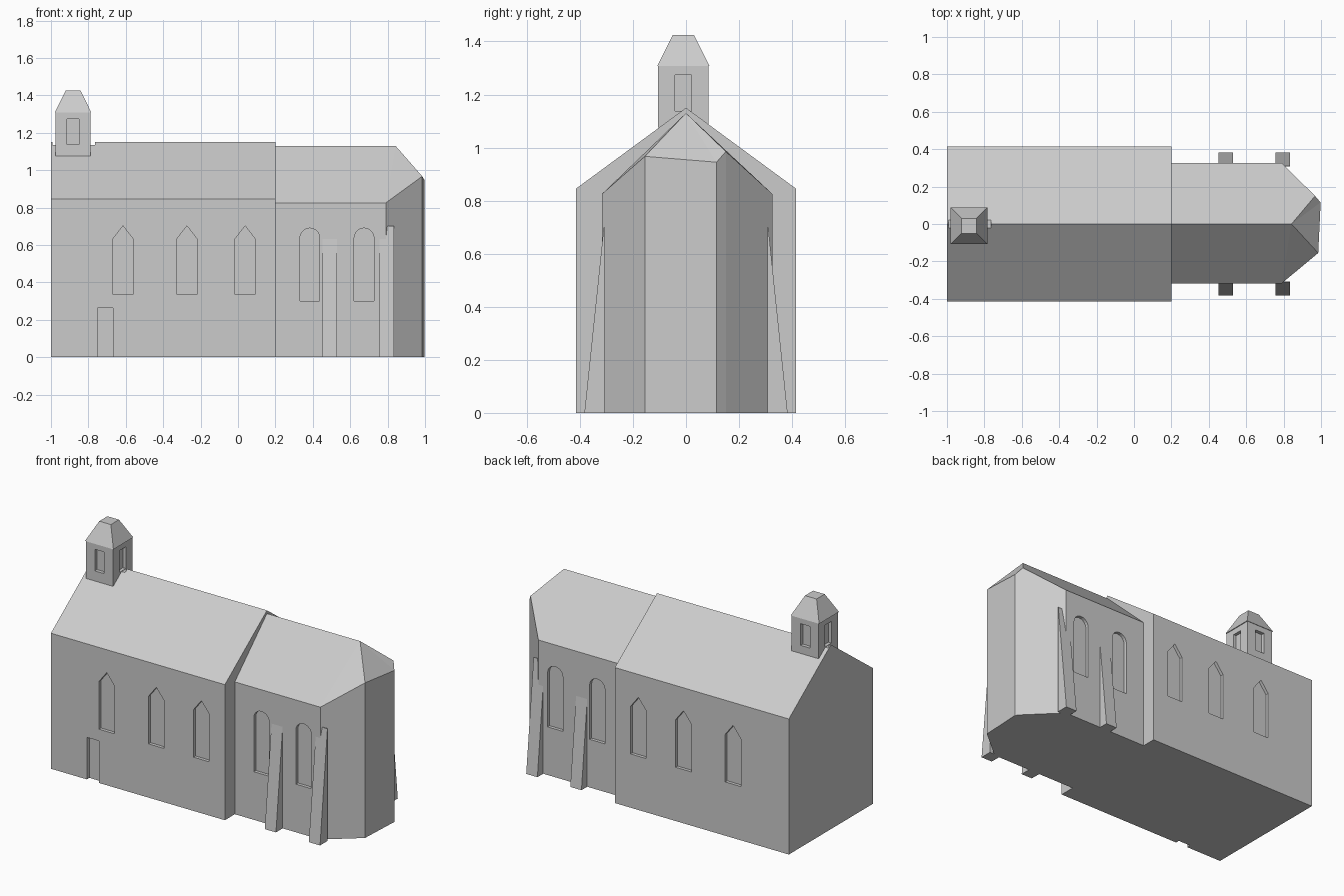
import bpy, bmesh, math
from mathutils import Vector

if "Cube" in bpy.data.objects:
    bpy.data.objects.remove(bpy.data.objects["Cube"])

stone = bpy.data.materials.new("grey stone")
stone.diffuse_color = (0.6, 0.6, 0.6, 1)
stone.use_nodes = True
stone.node_tree.nodes["Principled BSDF"].inputs["Base Color"].default_value = stone.diffuse_color


def finish(bm, name):
    bmesh.ops.recalc_face_normals(bm, faces=bm.faces)
    me = bpy.data.meshes.new(name)
    bm.to_mesh(me)
    bm.free()
    me.materials.append(stone)
    ob = bpy.data.objects.new(name, me)
    bpy.context.collection.objects.link(ob)
    return ob


def prism(bm, pts, vec):
    """Extrude a closed 3D polygon along a vector."""
    a = [bm.verts.new(p) for p in pts]
    b = [bm.verts.new(Vector(p) + Vector(vec)) for p in pts]
    bm.faces.new(a)
    bm.faces.new(b[::-1])
    for i in range(len(a)):
        j = (i + 1) % len(a)
        bm.faces.new((a[i], b[i], b[j], a[j]))


def box(bm, x0, x1, y0, y1, z0, z1):
    prism(bm, [(x0, y0, z0), (x1, y0, z0), (x1, y1, z0), (x0, y1, z0)], (0, 0, z1 - z0))


def carve(ob, bm):
    """Cut the shapes in bm out of ob, then remove the cutter."""
    cutter = finish(bm, "cutter")
    cutter.hide_render = True
    mod = ob.modifiers.new("recesses", 'BOOLEAN')
    mod.operation = 'DIFFERENCE'
    mod.solver = 'EXACT'
    mod.object = cutter
    bpy.context.view_layer.objects.active = ob
    bpy.ops.object.modifier_apply(modifier=mod.name)
    bpy.data.objects.remove(cutter)


DEPTH = 0.02

# Nave: gabled hall
bm = bmesh.new()
prism(bm, [(-1, -0.415, 0), (-1, 0.415, 0), (-1, 0.415, 0.845), (-1, 0, 1.15), (-1, -0.415, 0.845)],
      (1.2, 0, 0))
nave = finish(bm, "nave")

# Nave recesses: pointed windows on both sides, front door, ridge seat for the turret
bm = bmesh.new()
for cx in (-0.615, -0.273, 0.038):
    outline = [(-0.054, 0.335), (0.054, 0.335), (0.054, 0.632), (0, 0.702), (-0.054, 0.632)]
    for s in (-1, 1):
        prism(bm, [(cx + x, s * (0.415 - DEPTH), z) for x, z in outline], (0, s * 0.1, 0))
box(bm, -0.752, -0.667, -0.5, -0.39, -0.1, 0.262)
box(bm, -0.993, -0.765, -0.1, 0.1, 1.135, 1.3)
carve(nave, bm)

# Choir with three-sided apse and hipped end
bm = bmesh.new()
tops = [(0.2, -0.317, 0.825), (0.79, -0.317, 0.825), (0.985, -0.155, 0.967),
        (0.998, 0.115, 0.945), (0.968, 0.15, 0.985), (0.79, 0.326, 0.825), (0.2, 0.326, 0.825)]
up = [bm.verts.new(p) for p in tops]
low = [bm.verts.new((x, y, 0)) for x, y, z in tops]
r0, r1 = bm.verts.new((0.2, 0, 1.13)), bm.verts.new((0.842, 0, 1.13))
for i in range(6):
    bm.faces.new((low[i], low[i + 1], up[i + 1], up[i]))
bm.faces.new((low[6], low[0], up[0], r0, up[6]))
bm.faces.new(low)
bm.faces.new((up[0], up[1], r1, r0))
bm.faces.new((up[1], up[2], r1))
bm.faces.new((up[2], up[3], r1))
bm.faces.new((up[3], up[4], r1))
bm.faces.new((up[4], up[5], r1))
bm.faces.new((up[5], up[6], r0, r1))
choir = finish(bm, "choir_and_apse")

# Round-arched choir windows
bm = bmesh.new()
for cx in (0.384, 0.674):
    arch = [(-0.053, 0.3), (0.053, 0.3)]
    arch += [(0.053 * math.cos(math.pi * k / 10), 0.637 + 0.053 * math.sin(math.pi * k / 10))
             for k in range(11)]
    for s, wall in ((-1, 0.317), (1, 0.326)):
        prism(bm, [(cx + x, s * (wall - DEPTH), z) for x, z in arch], (0, s * 0.1, 0))
carve(choir, bm)

# Tapered buttresses, two on each side
for n, (x0, x1) in enumerate(((0.453, 0.53), (0.757, 0.834))):
    for side, s in (("front", -1), ("back", 1)):
        bm = bmesh.new()
        prism(bm, [(x0, s * 0.383, 0), (x0, s * 0.307, 0), (x0, s * 0.307, 0.7), (x0, s * 0.31, 0.7)],
              (x1 - x0, 0, 0))
        finish(bm, f"buttress_{side}_{n + 1}")

# Bell turret body with a recessed opening on each side
TX, TY, H = -0.882, -0.01, 0.093
bm = bmesh.new()
box(bm, TX - H, TX + H, TY - H - 0.002, TY + H + 0.002, 1.075, 1.31)
turret = finish(bm, "bell_turret")
bm = bmesh.new()
for s in (-1, 1):
    a, b = sorted((s * (H - DEPTH), s * (H + 0.05)))
    box(bm, TX - 0.032, TX + 0.032, TY + a, TY + b, 1.138, 1.273)
    box(bm, TX + a, TX + b, TY - 0.031, TY + 0.031, 1.138, 1.273)
carve(turret, bm)

# Truncated pyramid cap
bm = bmesh.new()
rings = []
for h, z in ((0.098, 1.308), (0.04, 1.425)):
    rings.append([bm.verts.new((TX + sx * h, TY + sy * h, z))
                  for sx, sy in ((-1, -1), (1, -1), (1, 1), (-1, 1))])
for r in rings:
    bm.faces.new(r)
for i in range(4):
    j = (i + 1) % 4
    bm.faces.new((rings[0][i], rings[0][j], rings[1][j], rings[1][i]))
finish(bm, "turret_cap")
